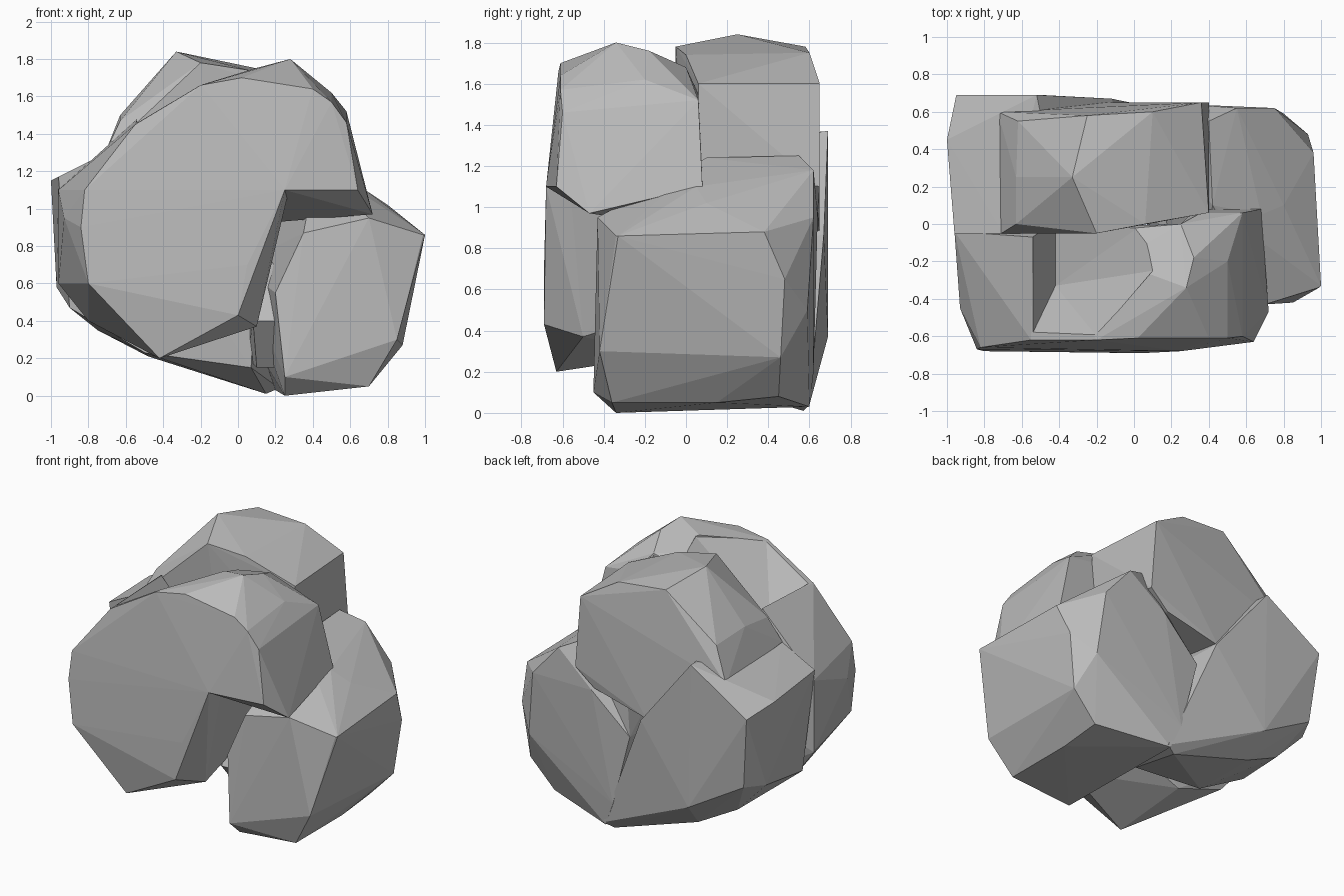
import bpy
import bmesh

default_cube = bpy.data.objects.get("Cube")
if default_cube:
    bpy.data.objects.remove(default_cube, do_unlink=True)

# Single plain stone colour
stone = bpy.data.materials.new("stone_grey")
stone.use_nodes = True
stone_colour = (0.5, 0.5, 0.5, 1)
stone.diffuse_color = stone_colour
for node in stone.node_tree.nodes:
    if node.type == 'BSDF_PRINCIPLED':
        node.inputs["Base Color"].default_value = stone_colour
        node.inputs["Roughness"].default_value = 0.8


def faceted_lobe(name, corners):
    """Build a flat-faced chunk of stone stretched over its corner points."""
    mesh = bpy.data.meshes.new(name)
    bm = bmesh.new()
    for corner in corners:
        bm.verts.new(corner)
    result = bmesh.ops.convex_hull(bm, input=bm.verts[:])
    unused = set(result["geom_interior"]) | set(result["geom_unused"])
    loose = [item for item in unused if isinstance(item, bmesh.types.BMVert)]
    bmesh.ops.delete(bm, geom=loose, context='VERTS')
    bmesh.ops.recalc_face_normals(bm, faces=bm.faces[:])
    bm.to_mesh(mesh)
    bm.free()
    mesh.materials.append(stone)
    lobe = bpy.data.objects.new(name, mesh)
    bpy.context.scene.collection.objects.link(lobe)
    return lobe


def combine(body, lobe, operation):
    """Fuse a lobe with the body, or carve it away, leaving no inner faces."""
    boolean = body.modifiers.new("combine", 'BOOLEAN')
    boolean.operation = operation
    boolean.solver = 'EXACT'
    boolean.object = lobe
    bpy.context.view_layer.objects.active = body
    bpy.ops.object.modifier_apply(modifier=boolean.name)
    bpy.data.objects.remove(lobe, do_unlink=True)


# Broad front lobe, left of the notch
front_lobe = faceted_lobe("front_lobe", [
    (-.82, -.66, 1.1), (-.84, -.67, .9), (-.8, -.68, .6), (-.42, -.63, .2),
    (0, -.69, .43), (.05, -.69, .7), (.25, -.68, 1.1), (.4, -.61, 1.64),
    (.02, -.61, 1.7), (-.2, -.62, 1.66), (-.55, -.62, 1.45),
    (-.93, -.45, .95), (-.96, -.04, 1.1), (-.96, -.04, .6), (-.8, -.1, .4),
    (.1, -.5, .37), (.28, -.34, 1.8), (-.1, -.2, 1.7), (-.54, -.07, 1.48),
    (.25, 0, 1.68), (.2, 0, .95), (.1, -.1, .5), (-.45, -.1, .28),
])

# Wedge-shaped crevice in the top of the front lobe
crevice = faceted_lobe("crevice_cutter", [
    (-.54, 0, 1.47), (-.54, -.58, 1.46), (-.42, 0, 1.23),
    (-.42, -.33, 1.23), (.05, 0, 1.66), (.1, -.25, 1.74), (-.2, -.6, 1.67),
    (-.54, 0, 1.9), (-.54, -.58, 1.9), (.05, 0, 1.9), (.1, -.25, 1.9),
])

# Overhang that closes the notch from above
front_overhang = faceted_lobe("front_overhang", [
    (.25, -.68, 1.1), (.64, -.63, 1.1), (.72, -.47, .97), (.22, -.2, .93),
    (.68, .08, 1.1), (.58, -.6, 1.46), (.5, -.61, 1.57), (.4, -.61, 1.64),
    (.28, -.34, 1.8), (.32, -.18, 1.76), (.25, 0, 1.68), (.58, .06, 1.52),
    (-.1, -.6, 1.3), (.5, -.2, 1.62), (.33, .08, 1.15), (.36, .06, 1.55),
])

# High crown at the back
back_crown = faceted_lobe("back_crown", [
    (-.71, -.05, 1.3), (-.73, .6, 1.25), (-.63, 0, 1.47), (-.63, .25, 1.5),
    (-.62, .55, 1.48), (-.33, .25, 1.84), (-.25, .58, 1.78),
    (-.2, -.05, 1.78), (.06, 0, 1.74), (.1, .6, 1.75), (.36, .65, 1.6),
    (.4, .06, 1.6), (.38, .06, 1.2), (.4, .65, 1.1), (.26, .64, .98),
    (.02, .65, 1), (-.15, .65, .88), (-.1, 0, .9), (-.6, .6, 1),
])

# Low lobe sweeping from the left side to the bottom tip
back_sweep = faceted_lobe("back_sweep", [
    (-1, .45, 1.15), (-.95, .69, 1.1), (-.96, -.05, 1.17), (-.7, -.05, 1.3),
    (-.52, .69, 1.37), (-.4, .1, 1.3), (-.97, .5, .58), (-.9, .65, .6),
    (-.9, 0, .47), (-.75, .5, .35), (-.48, .55, .21), (-.5, .05, .23),
    (-.5, .69, .37), (.15, .57, .01), (.22, .6, .04), (.07, .1, .15),
    (-.12, .67, .87), (.1, .1, .7),
])

# Bulky lower lobe on the other side of the notch, wrapping under the hole
side_lobe = faceted_lobe("side_lobe", [
    (.2, -.4, .55), (.25, -.45, .1), (.25, -.34, 0), (.7, -.36, .05),
    (.85, -.42, .3), (.99, -.34, .86), (1, -.33, .86), (.7, -.43, .95),
    (.35, -.42, .87), (.96, .38, .88), (.93, .48, .65), (.75, .62, .95),
    (.88, .46, .27), (.7, .45, .08), (.7, .15, .05), (.2, .6, .03),
    (.8, .59, .5), (0, .62, .7), (.13, .62, .2), (.22, .63, .87),
    (.68, .05, 1.1), (.42, .1, 1.24), (.4, .55, 1.25), (.55, .62, 1.18),
    (.31, .1, .85), (.28, .64, .96), (.8, .1, 1.02),
])

# Sill under the small through hole, closing the gap below it
hole_sill = faceted_lobe("hole_sill", [
    (.08, -.3, .4), (.25, -.3, .4), (.08, .1, .72), (.34, .1, .78),
    (.05, .5, .66), (.3, .5, .7), (.05, .5, .2), (.3, .5, .2),
    (.1, -.1, .15), (.3, -.1, .15), (.2, -.12, .7), (.34, -.12, .76),
])

combine(front_lobe, crevice, 'DIFFERENCE')
for part in (front_overhang, back_crown, back_sweep, side_lobe, hole_sill):
    combine(front_lobe, part, 'UNION')
front_lobe.name = "stone_body"
